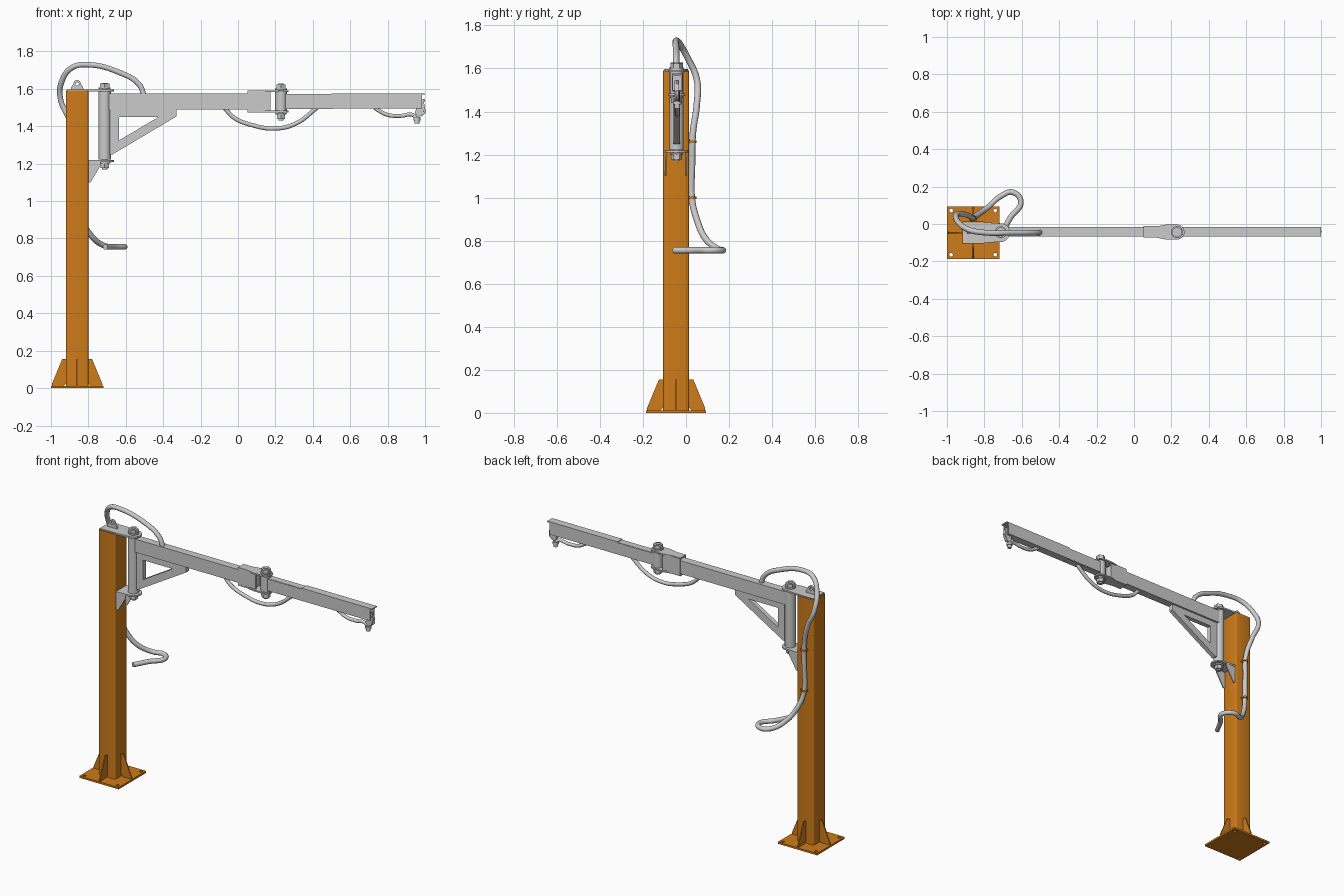
import bpy, bmesh
from math import pi, sin, cos, radians
from mathutils import Matrix, Vector

if "Cube" in bpy.data.objects:
    bpy.data.objects.remove(bpy.data.objects["Cube"])

PX, CY, PIV, ELB = -0.86, -0.046, -0.713, 0.23   # post x, depth axis, pivot x, elbow x
AY = -0.041                                       # arm centre y
orange = bpy.data.materials.new("orange_paint")
orange.diffuse_color = (0.62, 0.2, 0.01, 1)
orange.use_nodes = True
orange.node_tree.nodes["Principled BSDF"].inputs["Base Color"].default_value = orange.diffuse_color

XZ = Matrix.Rotation(pi / 2, 4, 'X')              # profile stands in the xz plane
YZ = Matrix(((0, 0, 1, 0), (1, 0, 0, 0), (0, 1, 0, 0), (0, 0, 0, 1)))  # section swept along x


def finish(ob, mat=None, smooth=False):
    if mat:
        ob.data.materials.clear()
        ob.data.materials.append(mat)
    if smooth:
        bpy.ops.object.select_all(action='DESELECT')
        ob.select_set(True)
        bpy.context.view_layer.objects.active = ob
        bpy.ops.object.shade_smooth_by_angle(angle=radians(40))
    return ob


def new_mesh(name, bm):
    me = bpy.data.meshes.new(name)
    bm.to_mesh(me)
    bm.free()
    ob = bpy.data.objects.new(name, me)
    bpy.context.collection.objects.link(ob)
    return ob


def from_curve(name, cu):
    tmp = bpy.data.objects.new(name + "_tmp", cu)
    bpy.context.collection.objects.link(tmp)
    me = tmp.evaluated_get(bpy.context.evaluated_depsgraph_get()).to_mesh()
    bm = bmesh.new()
    bm.from_mesh(me)
    bpy.data.objects.remove(tmp)
    bmesh.ops.remove_doubles(bm, verts=bm.verts, dist=1e-5)
    bmesh.ops.recalc_face_normals(bm, faces=bm.faces)
    for f in bm.faces:
        f.smooth = False
    return new_mesh(name, bm)


def plate(name, loops, thick, loc=(0, 0, 0), rot=Matrix(), mat=None, smooth=False):
    """Flat outline (first loop) with holes (other loops), thickened about its plane."""
    cu = bpy.data.curves.new(name, 'CURVE')
    cu.dimensions, cu.fill_mode, cu.extrude = '2D', 'BOTH', thick / 2
    for pts in loops:
        sp = cu.splines.new('POLY')
        sp.points.add(len(pts) - 1)
        for p, (x, y) in zip(sp.points, pts):
            p.co = (x, y, 0, 1)
        sp.use_cyclic_u = True
    ob = from_curve(name, cu)
    ob.matrix_world = Matrix.Translation(loc) @ rot
    return finish(ob, mat, smooth)


def arc(cx, cy, r, a0=0, a1=360, n=16):
    full = a1 - a0 == 360
    return [(cx + r * cos(radians(a0 + (a1 - a0) * i / (n if full else n - 1))),
             cy + r * sin(radians(a0 + (a1 - a0) * i / (n if full else n - 1)))) for i in range(n)]


def rect(x0, x1, y0, y1):
    return [(x0, y0), (x1, y0), (x1, y1), (x0, y1)]


def box(name, x0, x1, y0, y1, z0, z1, mat=None, bevel=0):
    bm = bmesh.new()
    bmesh.ops.create_cube(bm, size=1)
    for v in bm.verts:
        v.co = ((x0 + x1) / 2 + v.co.x * (x1 - x0), (y0 + y1) / 2 + v.co.y * (y1 - y0),
                (z0 + z1) / 2 + v.co.z * (z1 - z0))
    if bevel:
        up = [e for e in bm.edges if abs(e.verts[0].co.z - e.verts[1].co.z) > 0.01]
        bmesh.ops.bevel(bm, geom=up, offset=bevel, segments=3, profile=0.5, affect='EDGES')
    return finish(new_mesh(name, bm), mat, bool(bevel))


def cyl(name, x, y, z0, z1, r, n=32):
    bm = bmesh.new()
    bmesh.ops.create_cone(bm, cap_ends=True, segments=n, radius1=r, radius2=r, depth=z1 - z0,
                          matrix=Matrix.Translation((x, y, (z0 + z1) / 2)))
    return finish(new_mesh(name, bm), None, n > 8)


def hose(name, pts, r):
    cu = bpy.data.curves.new(name, 'CURVE')
    cu.dimensions, cu.bevel_depth, cu.bevel_resolution = '3D', r, 3
    cu.use_fill_caps, cu.resolution_u = True, 8
    sp = cu.splines.new('BEZIER')
    sp.bezier_points.add(len(pts) - 1)
    for p, co in zip(sp.bezier_points, pts):
        p.co = co
        p.handle_left_type = p.handle_right_type = 'AUTO'
    return finish(from_curve(name, cu), None, True)


# Base plate, post and gussets
plate("base_plate", [rect(-.14, .14, -.14, .14)] +
      [arc(sx * .118, sy * .118, .01) for sx in (-1, 1) for sy in (-1, 1)],
      .012, (PX, CY, .006), mat=orange)
box("post", PX - .06, PX + .06, CY - .06, CY + .06, .012, 1.59, orange, .01)
for i in range(4):
    plate(f"base_gusset_{i}", [[(.072, .012), (.135, .012), (.135, .022), (.08, .155), (.06, .155), (.06, .024)]],
          .007, (PX, CY, 0), Matrix.Rotation(i * pi / 2, 4, 'Z') @ XZ, orange)

# Top plate with lifting eye
plate("post_top_plate", [[(-.915, -.055), (-.8, -.055)] + arc(PIV, 0, .05, -75, 75, 14) +
                         [(-.8, .055), (-.915, .055)]], .01, (0, CY, 1.592))
plate("lifting_eye", [[(-.034, 0), (.034, 0), (.032, .012)] + arc(0, .03, .02, 0, 180, 10) + [(-.032, .012)],
                      arc(0, .029, .009)], .012, (PX, CY, 1.597), XZ)

# Lower pivot bracket
plate("pivot_bracket_plate", [[(-.8, -.055)] + arc(PIV, 0, .05, -80, 80, 14) + [(-.8, .055)]],
      .01, (0, CY, 1.215))
for side in (-1, 1):
    plate(f"pivot_bracket_gusset_{side}", [[(-.8, 1.1), (-.788, 1.1), (-.735, 1.19), (-.735, 1.21), (-.8, 1.21)]],
          .007, (0, CY + side * .047, 0), XZ)


# Hinge pins with collars and hex nuts
def hinge(name, x, r, z0, z1, low, high):
    cyl(name + "_barrel", x, CY + .002, z0, z1, r)
    cyl(name + "_pin", x, CY + .002, low, high, .014, 20)
    cyl(name + "_top_washer", x, CY + .002, high - .034, high - .026, .032)
    cyl(name + "_top_nut", x, CY + .002, high - .026, high - .004, .029, 6)
    cyl(name + "_bottom_washer", x, CY + .002, low + .03, low + .038, .03)
    cyl(name + "_bottom_nut", x, CY + .002, low + .008, low + .03, .026, 6)


hinge("post_hinge", PIV, .033, 1.222, 1.585, 1.17, 1.632)
hinge("elbow_hinge", ELB, .031, 1.483, 1.583, 1.432, 1.628)

# Inner arm and triangular brace
box("inner_arm", -.695, .17, AY - .025, AY + .025, 1.49, 1.575)
plate("arm_brace", [[(-.685, 1.25), (-.67, 1.25), (-.33, 1.452), (-.33, 1.49), (-.685, 1.49)],
                    [(-.635, 1.325), (-.425, 1.45), (-.635, 1.45)]], .03, (0, CY + .003, 0), XZ)

# Elbow fork
for z in (1.479, 1.588):
    plate(f"elbow_fork_plate_{z:.2f}", [[(.05, -.028), (.11, -.028), (.17, -.04)] + arc(ELB, 0, .04, -85, 85, 14) +
                                        [(.17, .04), (.11, .028), (.05, .028)]], .009, (0, AY - .002, z))
for side in (-1, 1):
    box(f"elbow_fork_cheek_{side}", .05, .175, AY + side * .026 - .003, AY + side * .026 + .003, 1.479, 1.588)

# Outer arm: open tube, inner sleeve and end lip
plate("outer_arm", [rect(-.025, .025, 1.495, 1.57), rect(-.02, .02, 1.5, 1.565)],
      .73, (.62, AY, 0), YZ)
box("outer_arm_sleeve", .25, .51, AY - .022, AY + .022, 1.493, 1.572)
box("outer_arm_top_strip", .5, 1.0, AY - .025, AY + .025, 1.569, 1.576)

# End fitting: clevis plate, hook and outlet
plate("end_clevis", [[(.945, 1.47), (.965, 1.45), (.985, 1.46), (1.0, 1.5), (.99, 1.545), (.965, 1.53)],
                     arc(.98, 1.515, .007)], .02, (0, AY - .002, 0), XZ)
hose("end_hook", [(.995, AY, 1.545), (.985, AY, 1.51), (.998, AY, 1.48), (.975, AY, 1.455)], .006)
cyl("end_outlet", .957, AY, 1.415, 1.45, .013, 16)
cyl("end_outlet_collar", .957, AY, 1.432, 1.447, .019, 16)

# Hoses
hose("main_hose", [(-.5, CY, 1.56), (-.53, CY, 1.625), (-.64, CY, 1.69), (-.8, CY, 1.729), (-.885, -.03, 1.715),
                   (-.94, .01, 1.645), (-.95, .05, 1.55), (-.9, .05, 1.43), (-.865, .032, 1.3),
                   (-.862, .028, 1.15), (-.86, .028, .99), (-.835, .05, .9), (-.78, .09, .81),
                   (-.71, .15, .76), (-.65, .17, .755), (-.605, .12, .755), (-.66, .035, .755),
                   (-.75, .0, .755), (-.79, -.02, .755)][:17] + [(-.71, -.055, .755)], .015)
hose("elbow_hose", [(-.07, AY, 1.495), (-.02, AY, 1.445), (.08, AY, 1.405), (.2, AY, 1.388),
                    (.31, AY, 1.415), (.42, AY, 1.497)], .012)
hose("end_hose", [(.73, AY, 1.497), (.8, AY, 1.461), (.87, AY, 1.456), (.935, AY, 1.46), (.957, AY, 1.435)], .011)

# Hose clips on the post
for z in (1.0, 1.26):
    plate(f"hose_clip_{z:.2f}", [arc(0, 0, .02), arc(0, 0, .0145)], .012, (PX, .028, z), mat=orange)
    box(f"hose_clip_foot_{z:.2f}", PX - .018, PX + .018, .01, .018, z - .006, z + .006, orange)
